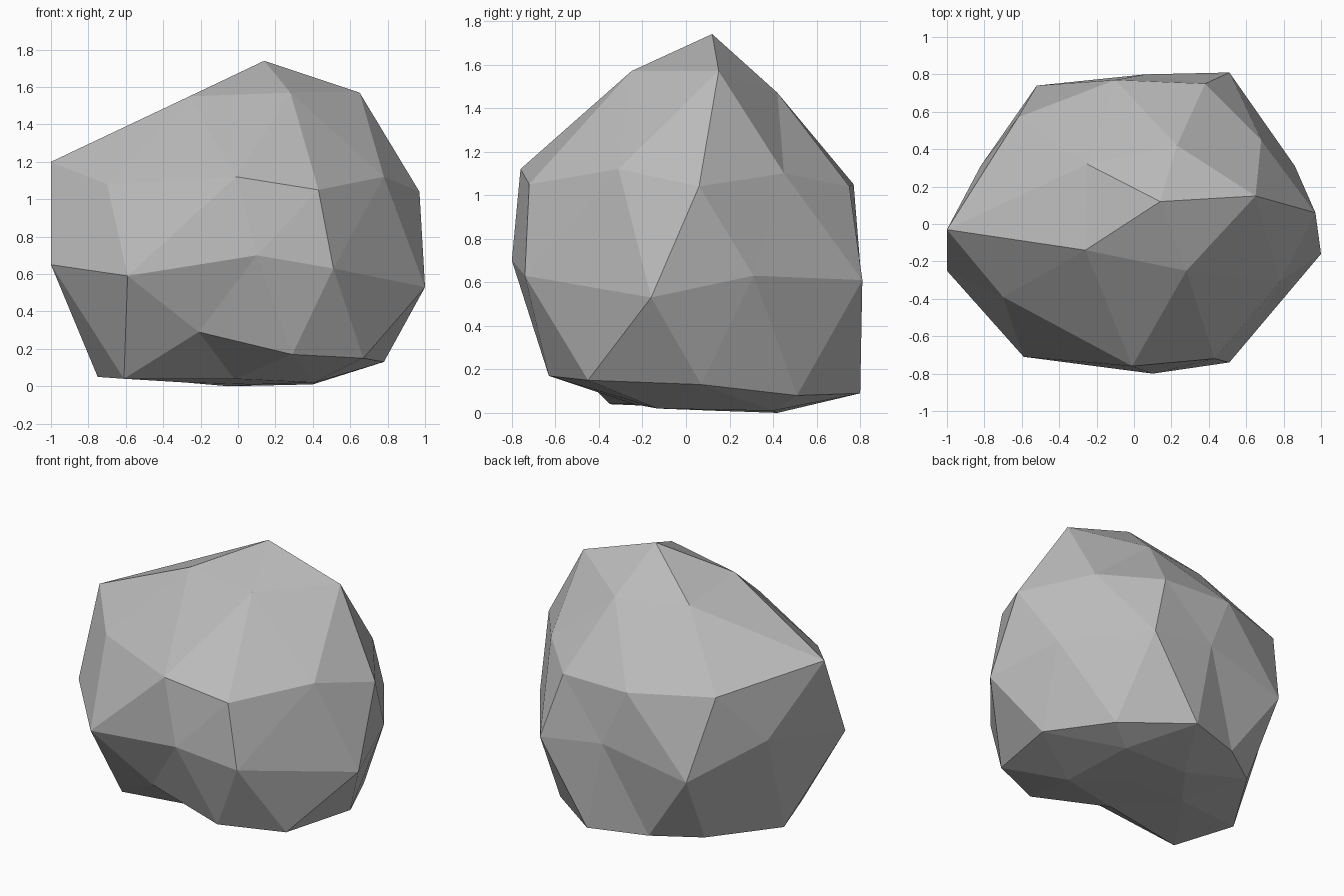
import bpy
import bmesh

# Remove the default cube only
default_cube = bpy.data.objects.get("Cube")
if default_cube:
    bpy.data.objects.remove(default_cube, do_unlink=True)

# Stone material
stone = bpy.data.materials.new("stone_grey")
stone.use_nodes = True
stone_colour = (0.5, 0.5, 0.5, 1)
stone.diffuse_color = stone_colour
stone_shader = stone.node_tree.nodes["Principled BSDF"]
stone_shader.inputs["Base Color"].default_value = stone_colour
stone_shader.inputs["Roughness"].default_value = 0.9

bm = bmesh.new()


def add_ring(points):
    """Add one ring of vertices, given in hundredths of a unit."""
    return [bm.verts.new([value / 100 for value in point]) for point in points]


def add_cap(pole, inner, outer, shift):
    """Close the boulder from a five-sided inner ring out to a ten-sided ring."""
    count = len(inner)
    for i in range(count):
        here, following = inner[i], inner[(i + 1) % count]
        first, middle, last = (outer[(2 * i + shift + k) % len(outer)] for k in range(3))
        bm.faces.new((pole, here, following))
        bm.faces.new((here, first, middle))
        bm.faces.new((here, middle, following))
        bm.faces.new((following, middle, last))


def add_band(ring, middle_ring):
    """Zigzag triangles between a ten-sided ring and the waist."""
    for j in range(len(ring)):
        following = ring[(j + 1) % len(ring)]
        bm.faces.new((ring[j], middle_ring[j - 1], middle_ring[j]))
        bm.faces.new((ring[j], middle_ring[j], following))


# Irregular rings of the boulder, counterclockwise from the +x side
peak = add_ring([(14, 12, 174)])[0]
crown = add_ring([(65, 15, 157), (23, 42, 147), (-25, 32, 150),
                  (-26, -14, 155), (28, -25, 157)])
shoulder = add_ring([(97, 6, 104), (68, 45, 110), (38, 75, 104), (-10, 77, 105),
                     (-62, 57, 108), (-100, -3, 120), (-70, -39, 108),
                     (-1, -76, 112), (43, -72, 105), (78, -31, 112)])
waist = add_ring([(86, 31, 63), (51, 81, 61), (6, 80, 68), (-52, 74, 55),
                  (-82, 31, 75), (-100, -25, 65), (-59, -71, 59),
                  (10, -80, 70), (51, -74, 63), (100, -16, 53)])
foot = add_ring([(78, 7, 13), (57, 51, 8), (17, 80, 9), (-20, 68, 9),
                 (-48, 49, 8), (-75, 4, 5), (-61, -35, 4),
                 (-21, -60, 29), (29, -63, 17), (67, -45, 15)])
underside = add_ring([(40, 40, 1), (-5, 42, 0), (-28, 12, 2),
                      (-2, -24, 4), (41, -13, 2)])
base = add_ring([(10, 13, 1)])[0]

# Skin the rings with triangles
add_cap(peak, crown, shoulder, 0)
add_band(shoulder, waist)
add_band(foot, waist)
add_cap(base, underside, foot, 1)
bmesh.ops.recalc_face_normals(bm, faces=bm.faces[:])

# Boulder object, flat shaded
mesh = bpy.data.meshes.new("boulder")
bm.to_mesh(mesh)
bm.free()
mesh.materials.append(stone)
boulder = bpy.data.objects.new("boulder", mesh)
bpy.context.collection.objects.link(boulder)
